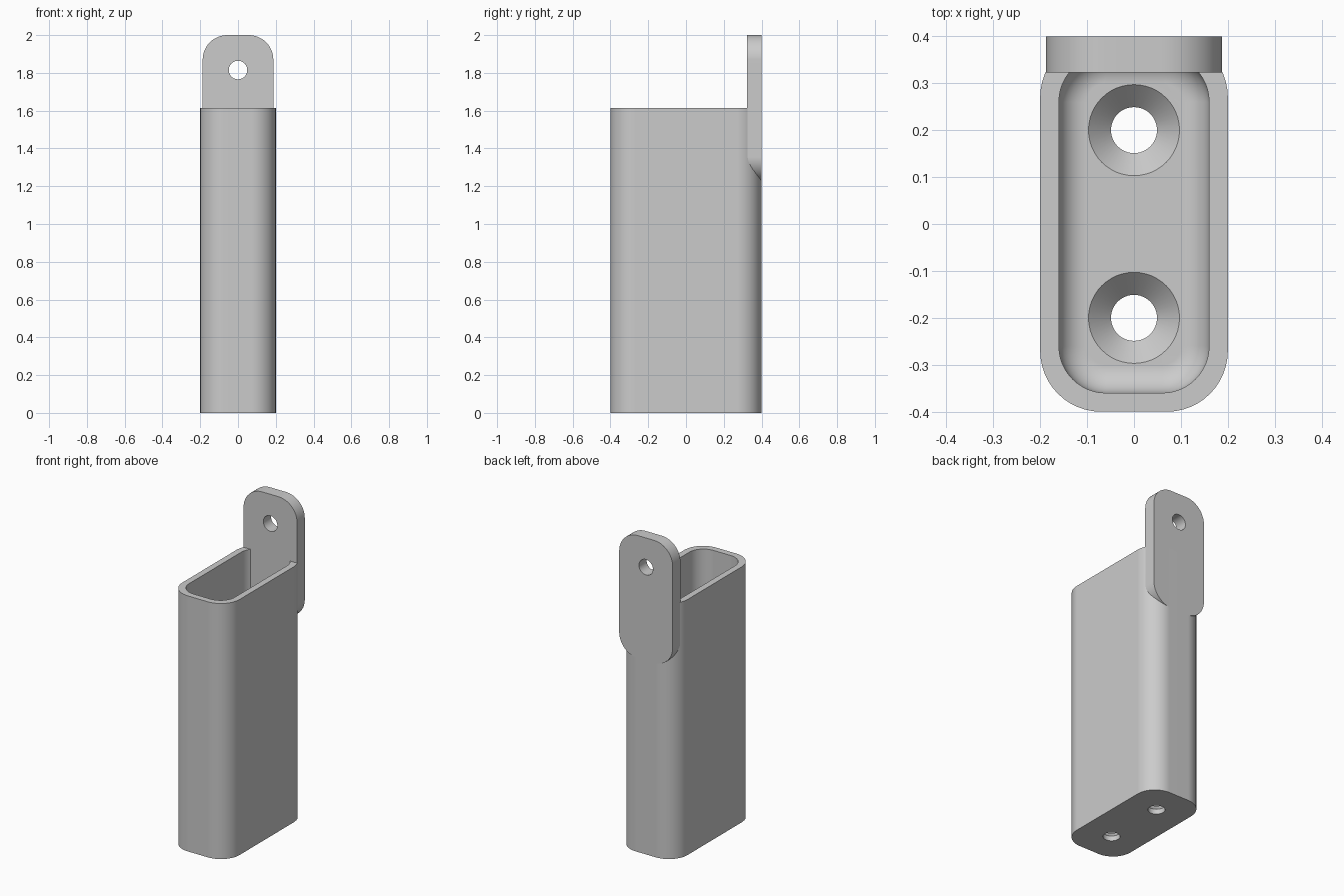
import bpy
import bmesh
from math import sin, cos, pi
from mathutils import Matrix

cube = bpy.data.objects.get("Cube")
if cube:
    bpy.data.objects.remove(cube, do_unlink=True)

grey = bpy.data.materials.new("light grey")
grey.use_nodes = True
grey.diffuse_color = (0.6, 0.6, 0.6, 1)
grey.node_tree.nodes["Principled BSDF"].inputs["Base Color"].default_value = (0.6, 0.6, 0.6, 1)

SEG = 12  # segments per rounded corner


def rounded_rect(half_a, half_b, radius):
    """Outline points of a rounded rectangle, counter-clockwise."""
    pts = []
    for i, (sa, sb) in enumerate([(1, 1), (-1, 1), (-1, -1), (1, -1)]):
        for k in range(SEG + 1):
            t = (i + k / SEG) * pi / 2
            pts.append((sa * (half_a - radius) + radius * cos(t),
                        sb * (half_b - radius) + radius * sin(t)))
    return pts


def loft(name, rings):
    """Closed solid skinned through equal-sized rings of 3D points."""
    bm = bmesh.new()
    loops = [[bm.verts.new(p) for p in ring] for ring in rings]
    for a, b in zip(loops, loops[1:]):
        for i in range(len(a)):
            j = (i + 1) % len(a)
            bm.faces.new((a[i], a[j], b[j], b[i]))
    bm.faces.new(loops[0][::-1])
    bm.faces.new(loops[-1])
    bmesh.ops.recalc_face_normals(bm, faces=bm.faces)
    mesh = bpy.data.meshes.new(name)
    bm.to_mesh(mesh)
    bm.free()
    mesh.materials.append(grey)
    obj = bpy.data.objects.new(name, mesh)
    bpy.context.collection.objects.link(obj)
    return obj


def round_cutter(name, profile, matrix):
    """Turned cutter from (radius, height) pairs."""
    n = 48
    rings = [[matrix @ Matrix.Rotation(2 * pi * i / n, 4, 'Z') @ Matrix.Translation((r, 0, h)).to_translation()
              for i in range(n)] for r, h in profile]
    return loft(name, rings)


def finish(obj, cutters):
    """Cut the holes, then smooth the rounded surfaces."""
    bpy.ops.object.select_all(action='DESELECT')
    obj.select_set(True)
    bpy.context.view_layer.objects.active = obj
    for cutter in cutters:
        mod = obj.modifiers.new("hole", 'BOOLEAN')
        mod.operation = 'DIFFERENCE'
        mod.solver = 'EXACT'
        mod.object = cutter
        bpy.ops.object.modifier_apply(modifier=mod.name)
        bpy.data.objects.remove(cutter, do_unlink=True)
    bpy.ops.object.shade_smooth_by_angle(angle=0.5)
    weighted = obj.modifiers.new("flat faces", 'WEIGHTED_NORMAL')
    weighted.keep_sharp = True


# Holder body: outer wall, rim, inner wall, then a fillet into the floor
TOP, FLOOR, FILLET = 1.615, 0.08, 0.06
sections = [(0.2, 0.4, 0.13, 0), (0.2, 0.4, 0.13, TOP), (0.16, 0.36, 0.1, TOP)]
for k in range(9):
    t = k / 8 * pi / 2
    inset = FILLET * (1 - cos(t))
    sections.append((0.16 - inset, 0.36 - inset, 0.1 - inset,
                     FLOOR + FILLET * (1 - sin(t))))
body = loft("holder_body", [[(x, y, z) for x, y in rounded_rect(a, b, r)]
                            for a, b, r, z in sections])

# Countersunk screw holes in the floor
screw = [(0.049, -0.1), (0.049, FLOOR - 0.048), (0.097, FLOOR), (0.097, FLOOR + 0.02)]
finish(body, [round_cutter("screw_hole_cutter", screw, Matrix.Translation((0, y, 0)))
              for y in (-0.2, 0.2)])

# Hanging tab on the back, with one hole
BOTTOM, PEAK = 1.225, 2.0
middle, half = (PEAK + BOTTOM) / 2, (PEAK - BOTTOM) / 2
tab = loft("hanging_tab", [[(x, y, middle + z) for x, z in rounded_rect(0.187, half, 0.13)]
                           for y in (0.323, 0.4)])
across = Matrix.Translation((0, 0.36, 1.815)) @ Matrix.Rotation(pi / 2, 4, 'X')
finish(tab, [round_cutter("tab_hole_cutter", [(0.049, -0.2), (0.049, 0.2)], across)])
